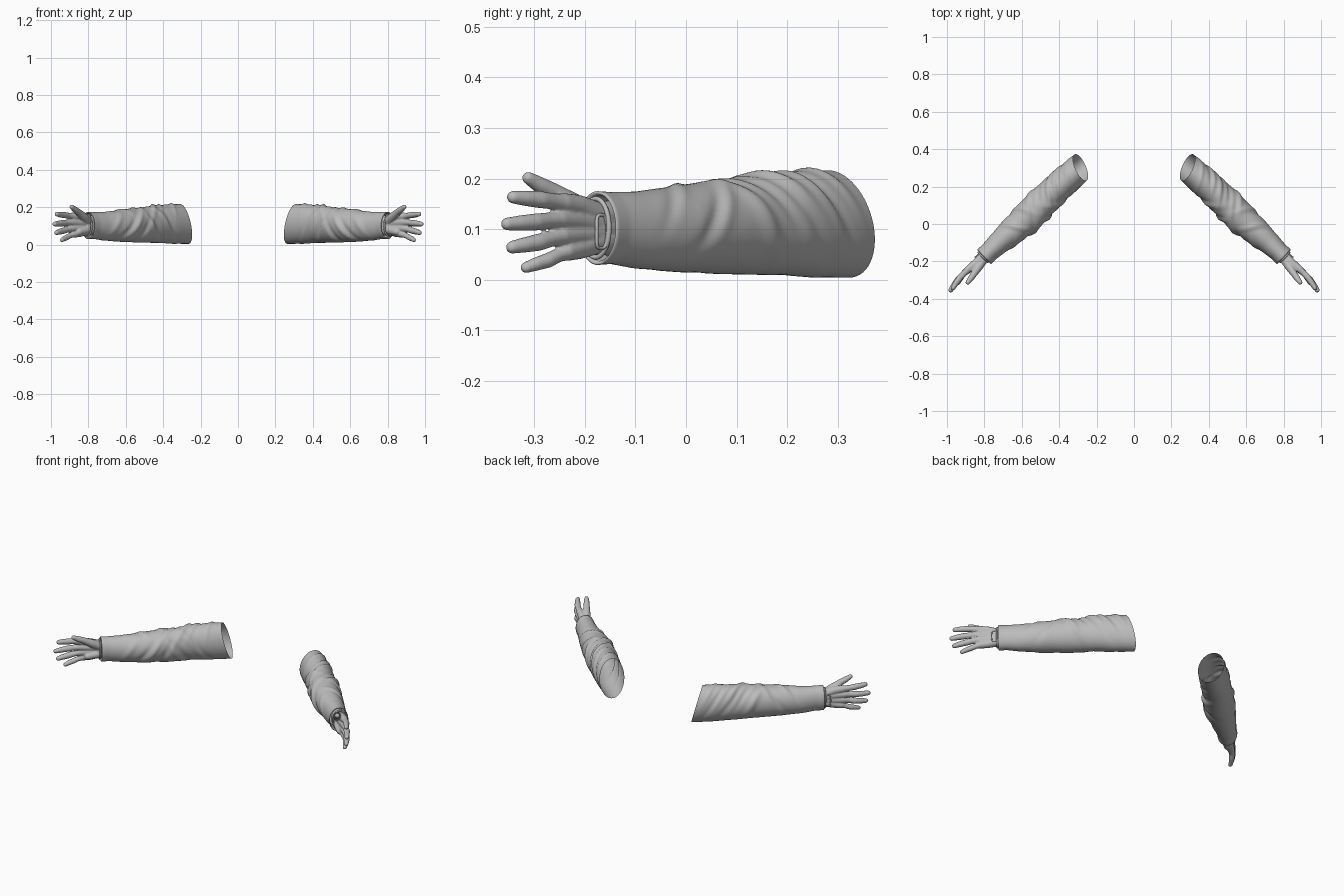
import bpy, bmesh, math
from mathutils import Vector

if "Cube" in bpy.data.objects:
    bpy.data.objects.remove(bpy.data.objects["Cube"])

# arm frame: s runs from shoulder to fingertips, n towards the back of the hand
ORIGIN = Vector((0.30, 0.30, 0))
ALONG = Vector((0.725, -0.688, 0)).normalized()
OUT = Vector((-ALONG.y, ALONG.x, 0))


def P(s, n, z):
    return ORIGIN + ALONG * s + OUT * n + Vector((0, 0, z))


gray = bpy.data.materials.new("cloth gray")
gray.diffuse_color = (0.5, 0.5, 0.5, 1)
gray.use_nodes = True
gray.node_tree.nodes["Principled BSDF"].inputs["Base Color"].default_value = gray.diffuse_color


def finish(name, bm):
    """Make a smooth object from the bmesh; the caller mirrors it at the end."""
    bmesh.ops.recalc_face_normals(bm, faces=bm.faces)
    for f in bm.faces:
        f.smooth = True
    me = bpy.data.meshes.new(name)
    bm.to_mesh(me)
    bm.free()
    me.materials.append(gray)
    ob = bpy.data.objects.new(name, me)
    bpy.context.collection.objects.link(ob)
    return ob


def mirror(ob):
    m = ob.modifiers.new("mirror", 'MIRROR')
    m.use_mirror_merge = False


# sleeve sections: s, n centre, z centre, half width, half height
SECT = [(0, -.008, .110, .073, .106), (.09, -.004, .110, .079, .106),
        (.17, 0, .110, .081, .101), (.25, -.004, .108, .082, .098),
        (.33, -.008, .105, .086, .094), (.40, -.007, .102, .083, .089),
        (.46, -.005, .100, .078, .085), (.58, 0, .098, .061, .076),
        (.65, 0, .102, .053, .071), (.69, 0, .102, .054, .073)]

# cloth folds: s, angle, slant, angular length, height, width
FOLDS = [(.06, 1.2, .030, 1.2, .007, .012), (.10, .6, .045, 1.1, -.008, .014),
         (.135, 1.0, .050, 1.0, .008, .014), (.18, .5, .060, 1.0, -.008, .018),
         (.215, 1.5, .055, 1.1, .010, .016), (.25, .9, .060, .9, -.010, .018),
         (.29, .3, .050, .9, .010, .022), (.33, 1.4, .060, .8, -.009, .018),
         (.37, .9, -.040, .9, .008, .018), (.42, .3, -.060, .8, -.008, .020),
         (.46, 1.5, -.050, .8, .006, .016), (.52, .8, -.050, .7, -.005, .018),
         (.14, 3.4, -.060, .9, -.007, .018), (.20, 2.8, -.070, 1.0, .008, .020),
         (.26, 3.3, -.070, .9, -.010, .020), (.30, 3.0, -.050, .9, .008, .018),
         (.35, 3.5, .040, .9, -.010, .020), (.40, 3.0, .060, .9, .009, .020),
         (.46, 3.4, .060, .8, -.007, .020), (.53, 2.9, .050, .8, .006, .020)]


def section(s):
    for a, b in zip(SECT, SECT[1:]):
        if s <= b[0] + 1e-6:
            t = (s - a[0]) / (b[0] - a[0])
            return [u + (v - u) * t for u, v in zip(a, b)][1:]
    return list(SECT[-1][1:])


def sleeve_point(s, th, shrink=1.0, pull=0.0):
    nc, zc, hn, hz = section(s)
    r = 0
    for s0, t0, slant, length, amp, w in FOLDS:
        d = (th - t0 + math.pi) % (2 * math.pi) - math.pi
        r += amp * math.exp(-((s - s0 - slant * d) / w) ** 2 - (d / length) ** 2)
    r *= 0.9 * min(1, s / .05)
    c, si = math.cos(th), math.sin(th)
    # slanted shoulder opening
    slide = max(0, 1 - s / .2) * (-.012 - .022 * c + .030 * si)
    return P(s + slide - pull, nc + (hn * shrink + r) * c, zc + (hz * shrink + r) * si)


SEG, ROWS = 56, 90
bm = bmesh.new()
rows = [(.69 * i / ROWS, 1, 0) for i in range(ROWS + 1)]
rows += [(.69, .95, -.002), (.69, .89, .004), (.69, .86, .05)]  # cuff turned inward
rings = [[bm.verts.new(sleeve_point(s, 2 * math.pi * k / SEG, sh, pull)) for k in range(SEG)]
         for s, sh, pull in rows]
for a, b in zip(rings, rings[1:]):
    for k in range(SEG):
        j = (k + 1) % SEG
        bm.faces.new((a[k], a[j], b[j], b[k]))
mirror(finish("sleeve", bm))


def capsule(bm, pa, ra, pb, rb, seg=14, cap=4):
    """Closed tapered capsule between two world points."""
    d = (pb - pa).normalized()
    u = d.orthogonal().normalized()
    v = d.cross(u)
    prof = [(pa, ra, -math.pi / 2 * (1 - i / cap)) for i in range(1, cap + 1)]
    prof += [(pb, rb, math.pi / 2 * i / cap) for i in range(cap)]
    loops = []
    for p, r, e in prof:
        mid = p + d * r * math.sin(e)
        loops.append([bm.verts.new(mid + r * math.cos(e) * (u * math.cos(t) + v * math.sin(t)))
                      for t in [2 * math.pi * k / seg for k in range(seg)]])
    ends = bm.verts.new(pa - d * ra), bm.verts.new(pb + d * rb)
    for k in range(seg):
        j = (k + 1) % seg
        for a, b in zip(loops, loops[1:]):
            bm.faces.new((a[k], a[j], b[j], b[k]))
        bm.faces.new((ends[0], loops[0][j], loops[0][k]))
        bm.faces.new((ends[1], loops[-1][k], loops[-1][j]))


def limb(bm, pts):
    """Rounded chain through (s, n, z, radius) points."""
    for a, b in zip(pts, pts[1:]):
        capsule(bm, P(*a[:3]), a[3], P(*b[:3]), b[3])


# hand: wrist, palm bones, fingers and thumb fused into one skin
bm = bmesh.new()
for dz in (-.024, 0, .024):
    limb(bm, [(.63, 0, .102 + dz, .032), (.70, .002, .102 + dz, .029)])
FINGERS = [(.800, .152, .937, .163), (.812, .119, .954, .110),
           (.806, .086, .940, .064), (.790, .056, .900, .024)]
for i, (ks, kz, ts, tz) in enumerate(FINGERS):
    r = .0165 if i < 3 else .0145
    limb(bm, [(.69, .004, .102 + (kz - .104) * .5, .026), (.75, .006, .103 + (kz - .103) * .85, .023),
              (ks, .010, kz, .0195)])
    ln, lz = ts - ks, tz - kz
    limb(bm, [(ks, .010, kz, .0185), (ks + ln * .22, .010, kz + lz * .25, r * .97),
              (ks + ln * .45, .008, kz + lz * .55, r * 1.04),
              (ks + ln * .72, .001, kz + lz * .8, r * .93), (ts - .011, -.006, tz, r * .78)])
# thumb with its fleshy base, and the heel of the palm
limb(bm, [(.70, -.006, .125, .026), (.745, -.018, .150, .023), (.790, -.028, .174, .018),
          (.820, -.034, .187, .0165), (.848, -.039, .201, .0125)])
limb(bm, [(.71, -.008, .078, .024), (.765, -.008, .068, .020)])
hand = finish("hand", bm)
re = hand.modifiers.new("fuse", 'REMESH')
re.mode, re.voxel_size, re.use_smooth_shade = 'VOXEL', .0035, True
sm = hand.modifiers.new("soften", 'SMOOTH')
sm.factor, sm.iterations = .5, 4
mirror(hand)


def tube(name, pts, r):
    """Closed round cord through world points."""
    bm = bmesh.new()
    loops = []
    for i, p in enumerate(pts):
        d = (pts[(i + 1) % len(pts)] - pts[i - 1]).normalized()
        u = d.cross(ALONG if name == "glove_hem" else OUT).normalized()
        v = d.cross(u)
        loops.append([bm.verts.new(p + r * (u * math.cos(a) + v * math.sin(a)))
                      for a in [k * math.pi / 4 for k in range(8)]])
    for i, a in enumerate(loops):
        b = loops[(i + 1) % len(loops)]
        for k in range(8):
            bm.faces.new((a[k], a[(k + 1) % 8], b[(k + 1) % 8], b[k]))
    mirror(finish(name, bm))


# rounded glove opening rim on the back of the wrist
rim = []
for k in range(40):
    a = 2 * math.pi * (k + .5) / 40
    c, s = math.cos(a), math.sin(a)
    z = .033 * math.copysign(abs(s) ** .6, s)
    rim.append(P(.712 + .015 * math.copysign(abs(c) ** .6, c), .033 - 2.5 * z * z, .095 + z))
tube("wrist_opening_rim", rim, .0035)
# glove hem just past the cuff
hem = [P(.697, .002 + .036 * math.cos(t), .102 + .058 * math.sin(t))
       for t in [2 * math.pi * k / 48 for k in range(48)]]
tube("glove_hem", hem, .005)
